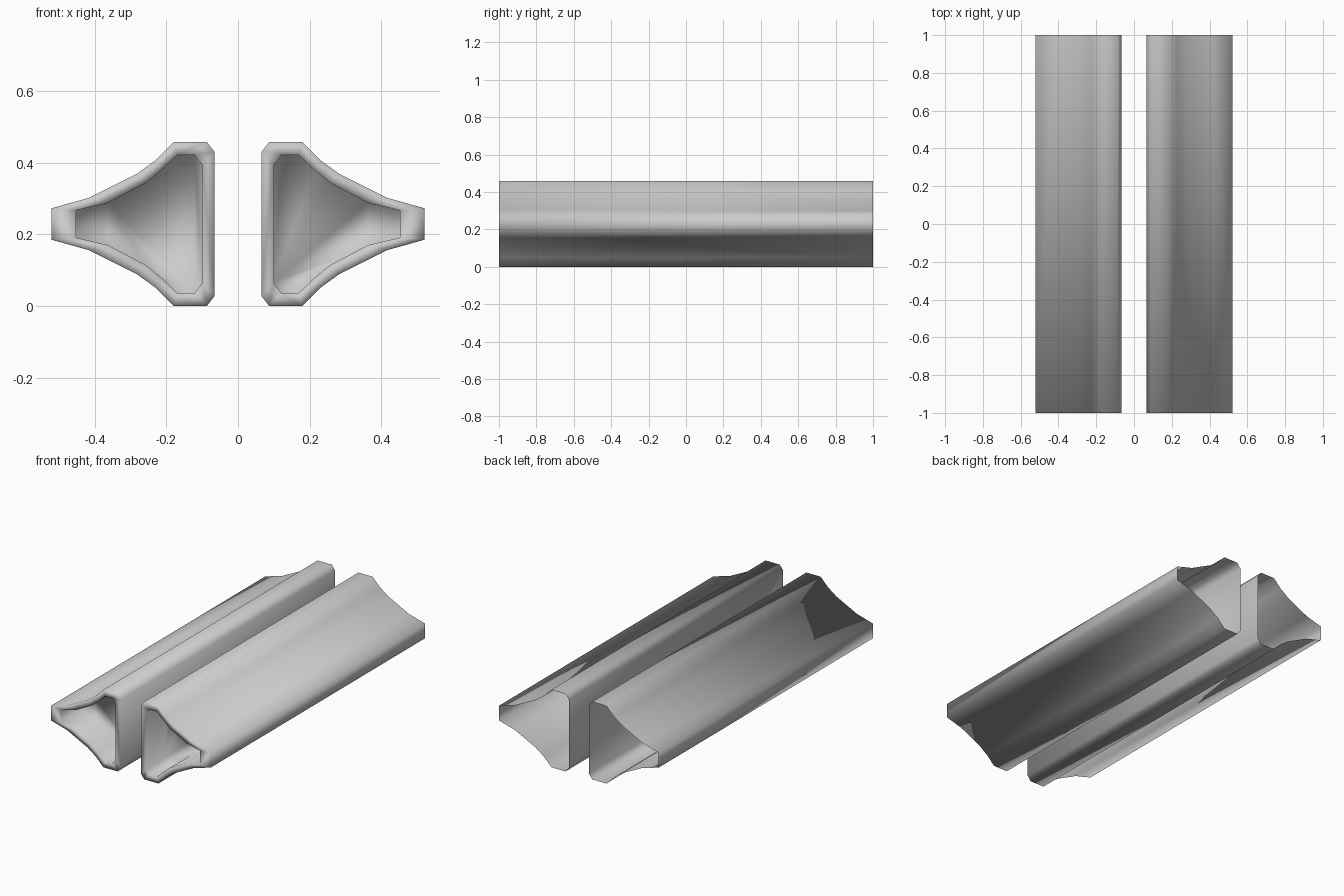
import bpy, bmesh

if "Cube" in bpy.data.objects:
    bpy.data.objects.remove(bpy.data.objects["Cube"])

H = 0.458          # overall height; each section is symmetric about H / 2
FRONT, BACK, FLOOR = -1.0, 1.0, -0.81

# Upper half of the outer section and of the inset front opening (x, z)
OUTER = [(0.065, 0.43), (0.087, 0.458), (0.18, 0.458), (0.229, 0.408),
         (0.283, 0.369), (0.417, 0.302), (0.521, 0.273)]
INNER = [(0.10, 0.394), (0.121, 0.422), (0.17, 0.422), (0.212, 0.381),
         (0.257, 0.344), (0.363, 0.288), (0.453, 0.267)]


def section(half):
    """Complete the closed section by mirroring it top to bottom."""
    return half + [(x, H - z) for x, z in reversed(half)]


def ring(bm, pts, y, side):
    return [bm.verts.new((side * x, y, z)) for x, z in pts]


def bridge(bm, a, b):
    n = len(a)
    for i in range(n):
        j = (i + 1) % n
        bm.faces.new((a[i], a[j], b[j], b[i]))


def make_rail(name, side):
    bm = bmesh.new()
    # Rings run from the open back, along the skin, round the rim, into the recess
    rings = [ring(bm, section(OUTER), BACK, side),
             ring(bm, section(OUTER), FRONT, side),
             ring(bm, section(INNER), FRONT, side),
             ring(bm, section(INNER), FLOOR, side)]
    for a, b in zip(rings, rings[1:]):
        bridge(bm, a, b)
    bm.faces.new(rings[-1])                     # recess floor
    bmesh.ops.recalc_face_normals(bm, faces=bm.faces[:])
    # Keep the skin facing outward: the inner flank must face the gap
    bm.faces.ensure_lookup_table()
    flank = min(bm.faces, key=lambda f: abs(f.calc_center_median().x))
    flank.normal_update()
    if flank.normal.x * side > 0:
        bmesh.ops.reverse_faces(bm, faces=bm.faces[:])
    for f in bm.faces:
        f.smooth = True
    me = bpy.data.meshes.new(name)
    bm.to_mesh(me)
    bm.free()
    ob = bpy.data.objects.new(name, me)
    bpy.context.collection.objects.link(ob)
    return ob


make_rail("right_hollow_pod", 1)
make_rail("left_hollow_pod", -1)
